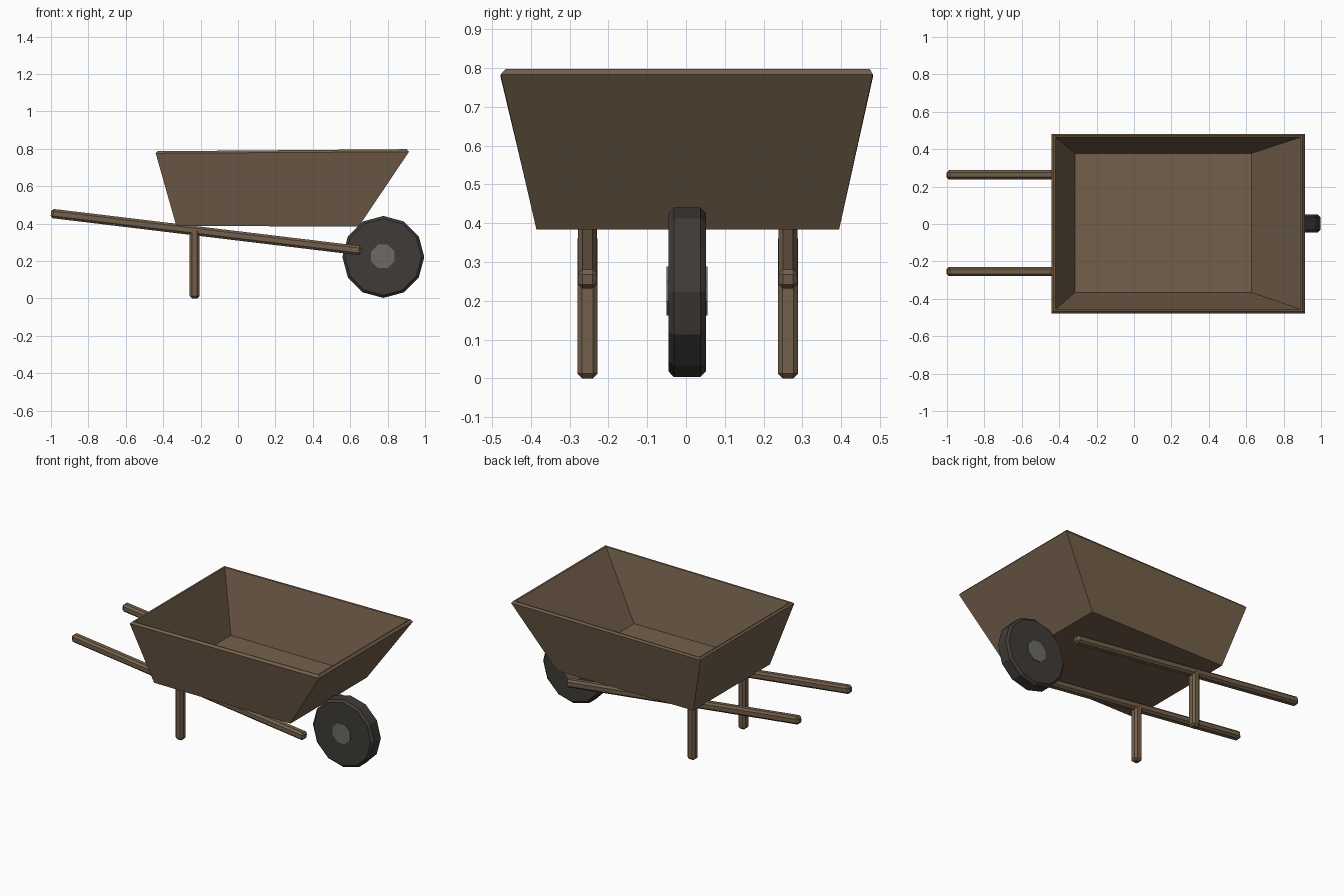
import bpy, bmesh, math
from mathutils import Vector, Matrix

if "Cube" in bpy.data.objects:
    bpy.data.objects.remove(bpy.data.objects["Cube"])


def material(name, rgb):
    m = bpy.data.materials.new(name)
    m.diffuse_color = (*rgb, 1)
    m.use_nodes = True
    m.node_tree.nodes["Principled BSDF"].inputs["Base Color"].default_value = m.diffuse_color
    return m


WOOD = material("brown wood", (0.175, 0.118, 0.070))
RUBBER = material("dark rubber", (0.050, 0.044, 0.038))
METAL = material("grey hub metal", (0.150, 0.146, 0.142))


def finish(name, bm, mat):
    bmesh.ops.recalc_face_normals(bm, faces=bm.faces)
    me = bpy.data.meshes.new(name)
    bm.to_mesh(me)
    bm.free()
    me.materials.append(mat)
    ob = bpy.data.objects.new(name, me)
    bpy.context.collection.objects.link(ob)
    return ob


def rect(bm, x0, x1, y0, y1, z0, z1):
    """Rectangular loop whose height runs from z0 (left) to z1 (right)."""
    return [bm.verts.new(p) for p in
            ((x0, y0, z0), (x1, y0, z1), (x1, y1, z1), (x0, y1, z0))]


def beam(name, a, b, w, bevel):
    """Square timber from a to b with chamfered edges."""
    a, b = Vector(a), Vector(b)
    d = b - a
    bm = bmesh.new()
    bmesh.ops.create_cube(bm, size=1)
    bmesh.ops.scale(bm, vec=(w, w, d.length), verts=bm.verts)
    bmesh.ops.bevel(bm, geom=bm.edges[:], offset=bevel, segments=1, affect='EDGES')
    rot = Matrix.Rotation(math.atan2(d.x, d.z), 4, 'Y')
    bmesh.ops.transform(bm, matrix=Matrix.Translation((a + b) / 2) @ rot, verts=bm.verts)
    return finish(name, bm, WOOD)


def disc(name, centre, radius, depth, sides, turn, bevel, mat):
    """Low-poly disc with its axle along y."""
    bm = bmesh.new()
    bmesh.ops.create_cone(bm, cap_ends=True, segments=sides,
                          radius1=radius, radius2=radius, depth=depth)
    if bevel:
        rims = [e for e in bm.edges if abs(e.verts[0].co.z - e.verts[1].co.z) < 1e-4]
        bmesh.ops.bevel(bm, geom=rims, offset=bevel, segments=1, affect='EDGES')
    m = (Matrix.Translation(centre) @ Matrix.Rotation(math.pi / 2, 4, 'X')
         @ Matrix.Rotation(turn, 4, 'Z'))
    bmesh.ops.transform(bm, matrix=m, verts=bm.verts)
    return finish(name, bm, mat)


# Tray: outer shell, slim chamfered rim, inner shell
bm = bmesh.new()
loops = [rect(bm, -0.33, 0.645, -0.386, 0.395, 0.388, 0.384),
         rect(bm, -0.44, 0.914, -0.478, 0.482, 0.776, 0.784),
         rect(bm, -0.43, 0.902, -0.465, 0.474, 0.787, 0.798),
         rect(bm, -0.42, 0.892, -0.456, 0.464, 0.785, 0.796),
         rect(bm, -0.315, 0.628, -0.366, 0.378, 0.407, 0.403)]
for lo, hi in zip(loops, loops[1:]):
    for i in range(4):
        j = (i + 1) % 4
        bm.faces.new((lo[i], lo[j], hi[j], hi[i]))
bm.faces.new(loops[0])
bm.faces.new(loops[-1])
finish("tray", bm, WOOD)

# Handles and legs
for side, y in (("right", -0.254), ("left", 0.263)):
    beam(side + "_handle", (-1.0, y, 0.455), (0.66, y, 0.255), 0.05, 0.012)
    beam(side + "_leg", (-0.232, y, 0.0), (-0.232, y, 0.372), 0.052, 0.012)

# Wheel and hub
disc("wheel", (0.777, 0.003, 0.222), 0.219, 0.096, 12, 0, 0.014, RUBBER)
disc("wheel_hub", (0.775, 0.003, 0.225), 0.068, 0.106, 8, math.pi / 8, 0, METAL)
